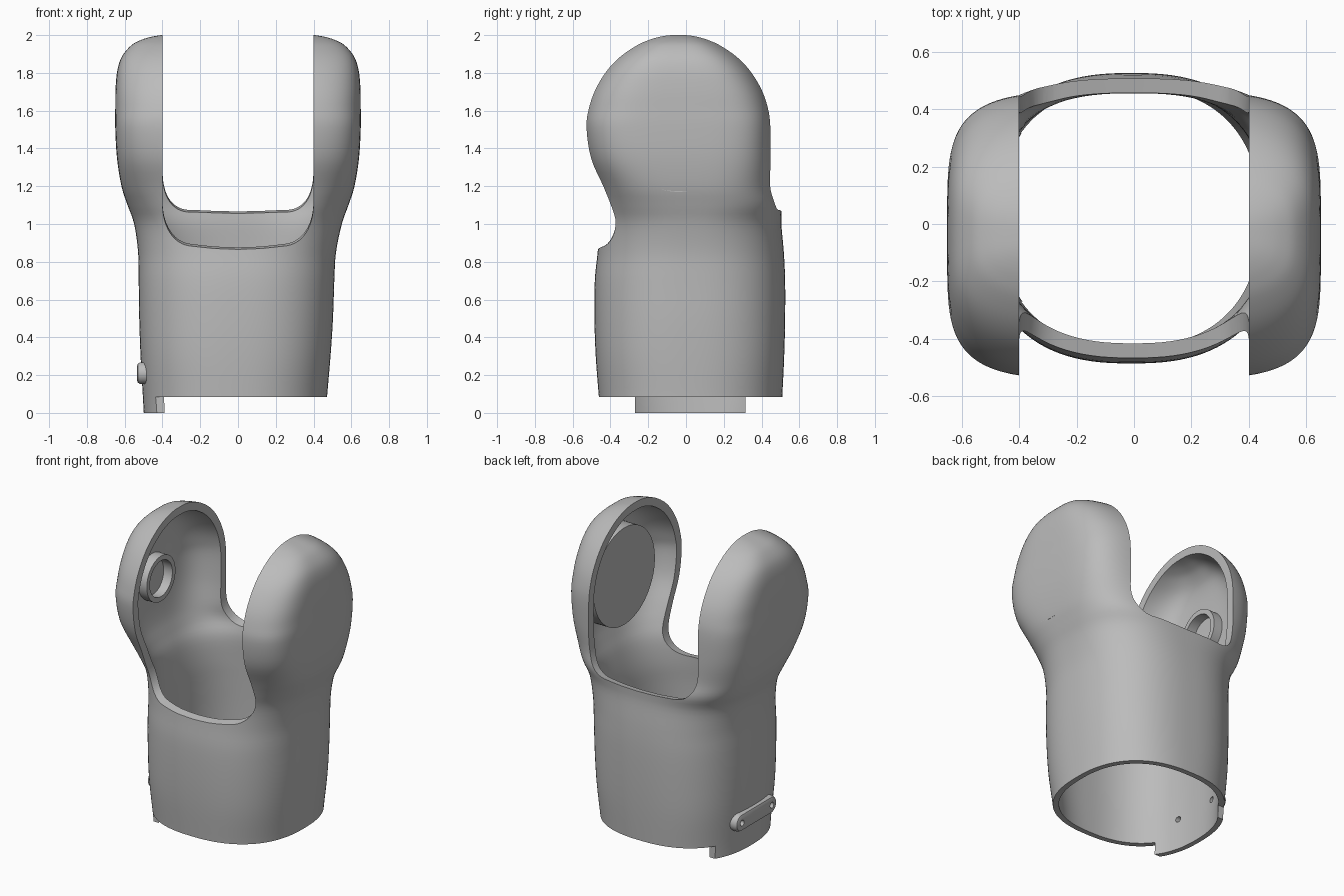
import bpy, bmesh, math
from mathutils import Matrix

cube = bpy.data.objects.get("Cube")
if cube:
    bpy.data.objects.remove(cube, do_unlink=True)

grey = bpy.data.materials.new("plain_grey")
grey.use_nodes = True
grey.diffuse_color = (0.5, 0.5, 0.5, 1)
grey.node_tree.nodes["Principled BSDF"].inputs["Base Color"].default_value = (0.5, 0.5, 0.5, 1)

# Horizontal sections of the body: z, x centre, half width, front y, back y, squareness
SECTIONS = [
    (0.0, -0.016, 0.483, -0.455, 0.505, 2.4),
    (0.09, -0.016, 0.488, -0.462, 0.51, 2.4),
    (0.3, -0.013, 0.503, -0.478, 0.52, 2.5),
    (0.5, -0.01, 0.513, -0.485, 0.525, 2.5),
    (0.7, -0.008, 0.518, -0.483, 0.525, 2.5),
    (0.85, -0.005, 0.524, -0.468, 0.518, 2.5),
    (1.0, 0, 0.55, -0.455, 0.505, 2.6),
    (1.1, 0, 0.585, -0.455, 0.505, 3.0),
    (1.2, 0, 0.617, -0.47, 0.475, 3.5),
    (1.35, 0, 0.641, -0.52, 0.465, 4.2),
    (1.51, 0, 0.65, -0.54, 0.46, 4.5),
]
DOME_Z, DOME_Y, DOME_R, DOME_X = 1.51, -0.04, 0.5, 0.65


def section_rows(inset):
    """Body sections followed by the round head of the arms, shrunk by inset."""
    rows = []
    for z, xc, hx, yf, yb, n in SECTIONS:
        t = inset * min(1, 0.65 + 0.5 * z)
        rows.append((z, xc, hx - t, yf + t, yb - t, n))
    for r in (0.2, 0.4, 0.6, 0.75, 0.87, 0.93, 0.965, 0.985):
        hy = (DOME_R - inset) * math.sqrt(1 - r * r)
        hx = (DOME_X - inset) * (1 - r ** 5) ** 0.2
        rows.append((DOME_Z + (DOME_R - inset) * r, 0, hx, DOME_Y - hy, DOME_Y + hy, 4.5 - 1.3 * r))
    return rows


def smooth_rows(rows, steps=4):
    """Run a smooth spline through the rows."""
    out = []
    for i in range(len(rows) - 1):
        p0, p1 = rows[max(i - 1, 0)], rows[i]
        p2, p3 = rows[i + 1], rows[min(i + 2, len(rows) - 1)]
        for s in range(steps):
            t = s / steps
            out.append([0.5 * (2 * b + (c - a) * t + (2 * a - 5 * b + 4 * c - d) * t * t
                               + (3 * b - a - 3 * c + d) * t ** 3)
                        for a, b, c, d in zip(p0, p1, p2, p3)])
    return out + [list(rows[-1])]


def finish(name, bm):
    bmesh.ops.recalc_face_normals(bm, faces=bm.faces)
    mesh = bpy.data.meshes.new(name)
    bm.to_mesh(mesh)
    bm.free()
    mesh.materials.append(grey)
    obj = bpy.data.objects.new(name, mesh)
    bpy.context.collection.objects.link(obj)
    return obj


def skin(name, loops):
    """Closed solid through a stack of equal loops."""
    bm = bmesh.new()
    rings = [[bm.verts.new(p) for p in loop] for loop in loops]
    count = len(rings[0])
    for low, high in zip(rings, rings[1:]):
        for i in range(count):
            j = (i + 1) % count
            bm.faces.new((low[i], low[j], high[j], high[i]))
    bm.faces.new(rings[0][::-1])
    bm.faces.new(rings[-1])
    return finish(name, bm)


def loft(name, rows, segments=112):
    loops = []
    for z, xc, hx, yf, yb, n in rows:
        loop = []
        for i in range(segments):
            a = 2 * math.pi * (i + 0.5) / segments
            c, s = math.cos(a), math.sin(a)
            loop.append((xc + hx * math.copysign(abs(c) ** (2 / n), c),
                         (yf + yb) / 2 + (yb - yf) / 2 * math.copysign(abs(s) ** (2 / n), s), z))
        loops.append(loop)
    return skin(name, loops)


def box(name, low, high):
    (x0, y0, z0), (x1, y1, z1) = low, high
    return skin(name, [[(x0, y0, z), (x1, y0, z), (x1, y1, z), (x0, y1, z)] for z in (z0, z1)])


def rod(name, x0, x1, y, z, radius, segments=64):
    """Cylinder lying along x."""
    bm = bmesh.new()
    place = Matrix.Translation(((x0 + x1) / 2, y, z)) @ Matrix.Rotation(math.pi / 2, 4, "Y")
    bmesh.ops.create_cone(bm, cap_ends=True, segments=segments, radius1=radius, radius2=radius,
                          depth=abs(x1 - x0), matrix=place)
    return finish(name, bm)


def cut(obj, cutters):
    """Subtract the cutters, bake the result and drop the cutters."""
    for cutter in cutters:
        cutter.hide_render = True
        mod = obj.modifiers.new("cut", "BOOLEAN")
        mod.operation, mod.solver, mod.object = "DIFFERENCE", "EXACT", cutter
    bpy.context.view_layer.update()
    baked = bpy.data.meshes.new_from_object(obj.evaluated_get(bpy.context.evaluated_depsgraph_get()))
    obj.modifiers.clear()
    obj.data = baked
    for cutter in cutters:
        bpy.data.objects.remove(cutter, do_unlink=True)


# Fork housing: hollow body rising into two domed arms
housing = loft("fork_housing", smooth_rows(section_rows(0)))
inner_rows = smooth_rows(section_rows(0.05))
inner_rows.insert(0, [-0.1] + inner_rows[0][1:])
hollow = loft("hollow_cutter", inner_rows)

# U-shaped opening between the arms, its floor rising toward the back
corner = [(0.23 + 0.17 * math.cos(a) ** 0.8, 0.25 - 0.24 * math.sin(a) ** 0.8)
          for a in (math.pi / 2 * i / 14 for i in range(14))]
half = [(0.4, 1.6)] + corner + [(0.23, 0.01), (0.12, 0.003)]
profile = half + [(0, 0)] + [(-x, z) for x, z in reversed(half)]
opening = skin("opening_cutter", [[(x, y, z + 0.962 + 0.206 * y) for x, z in profile] for y in (-0.9, 0.9)])

# Bottom trim that leaves a tab on the right wall
trims = [box("trim_cutter", low, high) for low, high in (
    ((-0.2, -1, -0.2), (1, 1, 0.085)),
    ((-1, 0.315, -0.2), (-0.1, 1, 0.085)),
    ((-1, -1, -0.2), (-0.1, -0.27, 0.085)))]


def screw_holes():
    return [rod("hole_cutter", -0.7, -0.3, y, 0.21, 0.019, 24) for y in (-0.135, 0.175)]


cut(housing, [hollow, opening] + trims + screw_holes())

# Screw plate: rounded bar with two holes on the right wall
outline = []
for centre, start in ((0.175, -math.pi / 2), (-0.135, math.pi / 2)):
    for i in range(17):
        a = start + math.pi * i / 16
        outline.append((centre, math.cos(a), math.sin(a)))
plate = skin("screw_plate", [[(x, c + r * u, 0.21 + r * v) for c, u, v in outline]
                             for x, r in ((-0.475, 0.058), (-0.517, 0.058), (-0.53, 0.05), (-0.535, 0.038))])
cut(plate, screw_holes())

# Motor disc inside the left arm and bearing ring inside the right arm
disc = rod("motor_disc", 0.48, 0.61, DOME_Y, 1.49, 0.32, 96)
ring = rod("bearing_ring", -0.62, -0.535, DOME_Y, 1.49, 0.15)
cut(ring, [rod("ring_cutter", -0.7, -0.4, DOME_Y, 1.49, 0.118)])

# Smooth shading with crisp edges
bpy.ops.object.select_all(action="DESELECT")
for obj in (housing, plate, disc, ring):
    obj.select_set(True)
    bpy.context.view_layer.objects.active = obj
bpy.ops.object.shade_smooth_by_angle(angle=math.radians(35))
